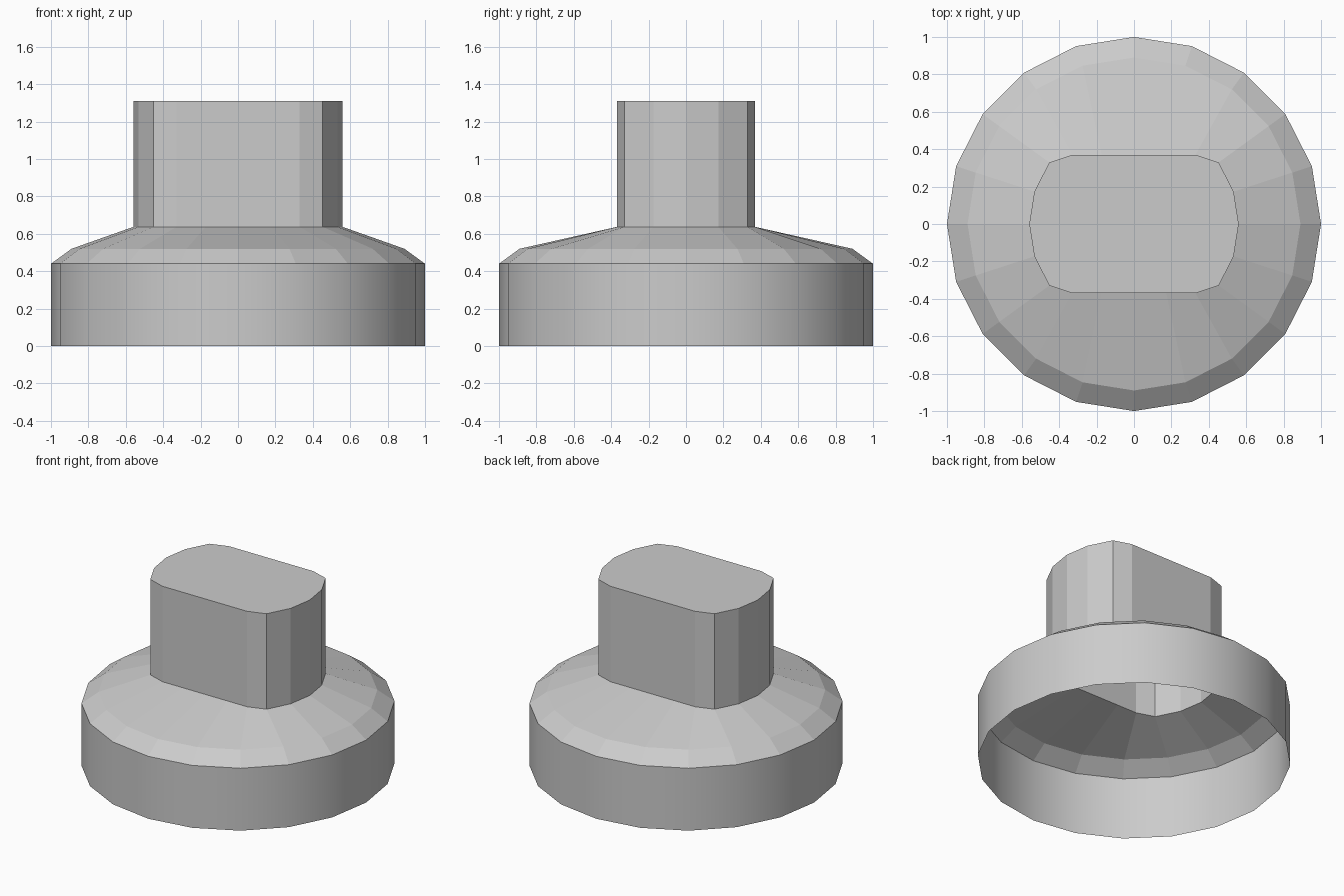
import bpy, bmesh
from math import cos, sin, tau

if "Cube" in bpy.data.objects:
    bpy.data.objects.remove(bpy.data.objects["Cube"])

SIDES = 20
FLAT = 0.37  # half depth of the flat-sided grip

# Profile from the open base up: (radius, height, clamp on y)
RINGS = [(1.0, 0.0, 2), (1.0, 0.44, 2), (0.89, 0.52, 2),
         (0.56, 0.637, FLAT), (0.56, 1.31, FLAT)]


def ring(bm, r, z, limit):
    verts = []
    for i in range(SIDES):
        a = tau * i / SIDES
        verts.append(bm.verts.new((r * cos(a), max(-limit, min(limit, r * sin(a))), z)))
    return verts


bm = bmesh.new()
loops = [ring(bm, *p) for p in RINGS]

# Skirt, shoulder and grip walls; only the round skirt is smooth
for level, (lo, hi) in enumerate(zip(loops, loops[1:])):
    for i in range(SIDES):
        j = (i + 1) % SIDES
        face = bm.faces.new((lo[i], lo[j], hi[j], hi[i]))
        face.smooth = level == 0

# Grip top (the underside stays open)
bm.faces.new(loops[-1])

mesh = bpy.data.meshes.new("control_knob")
bm.to_mesh(mesh)
bm.free()
bpy.context.collection.objects.link(bpy.data.objects.new("control_knob", mesh))
